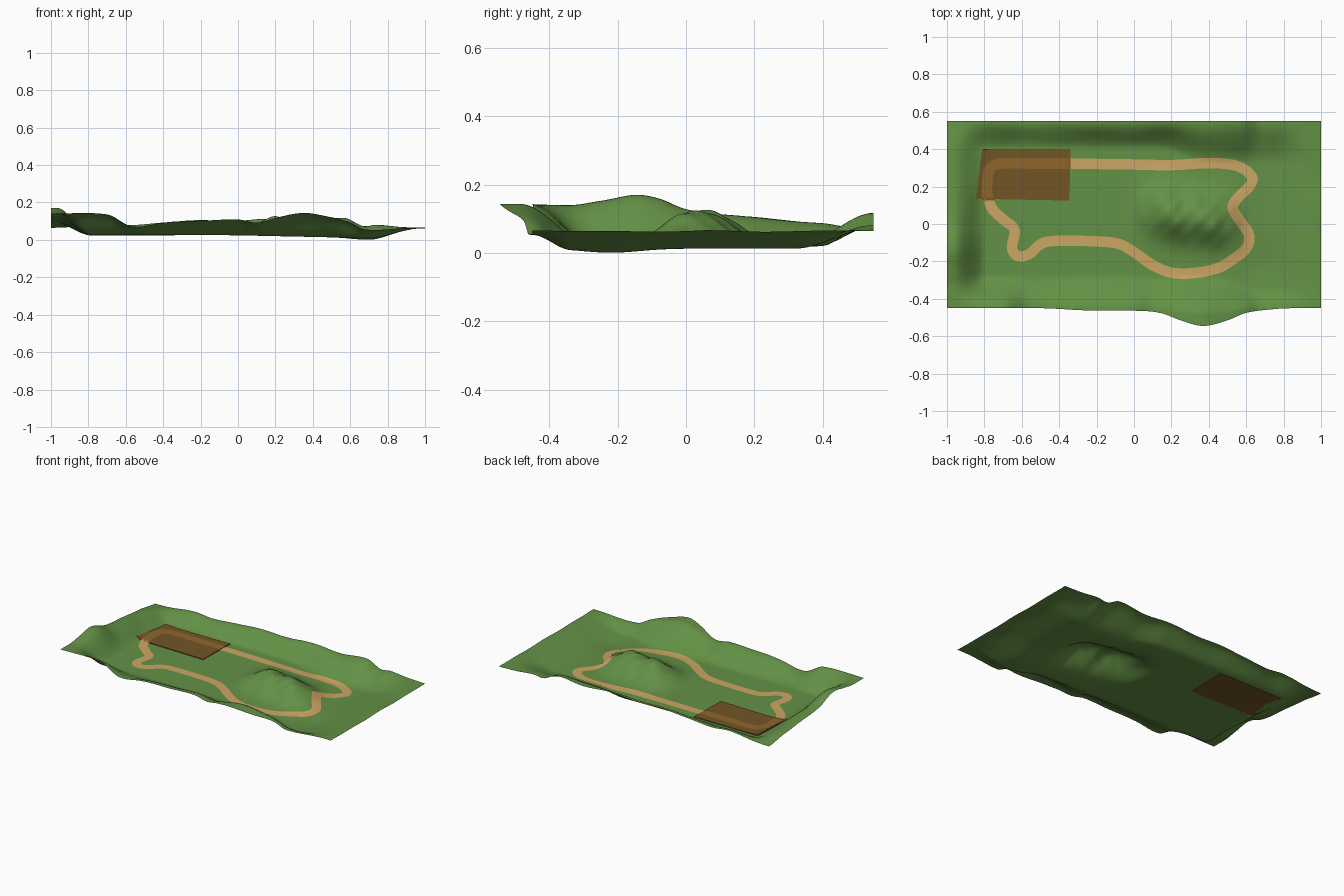
import bpy, bmesh, math
from mathutils import Vector

if "Cube" in bpy.data.objects:
    bpy.data.objects.remove(bpy.data.objects["Cube"])


def material(name, color):
    m = bpy.data.materials.new(name)
    m.diffuse_color = color
    m.use_nodes = True
    m.node_tree.nodes["Principled BSDF"].inputs["Base Color"].default_value = m.diffuse_color
    return m


def step(a, b, v):
    t = max(0.0, min(1.0, (v - a) / (b - a)))
    return t * t * (3 - 2 * t)


def profile(pts):
    """Smooth curve through (position, value) points."""
    n = len(pts)
    slope = []
    for i in range(n):
        a, b = pts[max(i - 1, 0)], pts[min(i + 1, n - 1)]
        slope.append((b[1] - a[1]) / (b[0] - a[0]))

    def f(v):
        v = max(pts[0][0], min(pts[-1][0], v))
        i = 0
        while i < n - 2 and v > pts[i + 1][0]:
            i += 1
        (x0, y0), (x1, y1) = pts[i], pts[i + 1]
        h = x1 - x0
        t = (v - x0) / h
        s = t * t * (3 - 2 * t)
        return (y0 + (y1 - y0) * s + h * slope[i] * t * (1 - t) ** 2
                - h * slope[i + 1] * t * t * (1 - t))
    return f


# Heights along the terrain borders
front_z = profile([(-1, .14), (-.7, .136), (-.57, .074), (-.4, .09), (-.2, .105), (0, .107),
                   (.1, .092), (.2, .115), (.36, .146), (.5, .12), (.6, .09), (.68, .056), (1, .066)])
back_z = profile([(-1, .066), (-.85, .075), (-.7, .09), (-.57, .078), (-.4, .095), (-.2, .103), (0, .104),
                  (.2, .112), (.38, .1), (.57, .118), (.67, .072), (.75, .08), (.9, .075), (1, .064)])
left_z = profile([(-.45, .14), (-.35, .138), (-.25, .155), (-.15, .17), (-.08, .157),
                  (0, .128), (.2, .105), (.45, .08), (.55, .066)])
front_y = profile([(-1, -.45), (-.5, -.45), (-.25, -.462), (.05, -.465), (.15, -.478), (.25, -.515),
                   (.37, -.545), (.5, -.515), (.6, -.475), (.75, -.455), (.85, -.45), (1, -.45)])


def height(x, y):
    base = .026 - .013 * step(-.2, .65, x)
    base -= .012 * math.exp(-((x - .7) / .13) ** 2 - ((y + .22) / .12) ** 2)
    fy = front_y(x)
    bulge = -.45 - fy
    foot = -.27 - .07 * step(.45, .65, x)
    back_foot = .4 - .08 * step(.15, .4, x)
    sides = [(step(foot, fy + .6 * bulge, y), front_z(x)), (step(back_foot, .545, y), back_z(x)),
             (step(-.79, -.965, x), left_z(y)), (step(.7, .99, x), .064)]
    total = sum(w for w, _ in sides)
    z = base
    if total > 0:
        keep = math.prod(1 - w for w, _ in sides)
        z += (1 - keep) * (sum(w * p for w, p in sides) / total - base)
    # Central hill with a ridge and eroded gullies
    v = y - (.035 - .15 * (x - .3))
    ends = step(-.05, .2, x) * step(.63, .4, x)
    fall = math.exp(-(abs(v) / (.14 if v > 0 else .125)) ** 2.2)
    hill = ends * fall
    gully = math.sin(37 * x + 14 * y) + .7 * math.sin(61 * x - 25 * y) * math.cos(30 * y)
    # Low rolling bumps on the banks
    roll = .003 * math.sin(17 * x + 4 * y) * math.sin(19 * y - 3 * x) * step(.03, .08, z)
    return z + hill * (.1 + .0065 * gully) + roll


def add_mesh(name, bm, mats, smooth=True):
    for f in bm.faces:
        f.smooth = smooth
    me = bpy.data.meshes.new(name)
    bm.to_mesh(me)
    bm.free()
    for m in mats:
        me.materials.append(m)
    ob = bpy.data.objects.new(name, me)
    bpy.context.collection.objects.link(ob)
    return ob


# Terrain sheet, with the front border bulging forwards
NX, NY = 160, 90
bm = bmesh.new()
grid = []
for j in range(NY + 1):
    row = []
    for i in range(NX + 1):
        x = -1 + 2 * i / NX
        y = front_y(x) + (.55 - front_y(x)) * j / NY
        row.append(bm.verts.new((x, y, max(0, height(x, y)))))
    grid.append(row)
for j in range(NY):
    for i in range(NX):
        bm.faces.new((grid[j][i], grid[j][i + 1], grid[j + 1][i + 1], grid[j + 1][i]))
add_mesh("terrain", bm, [material("grass", (.127, .283, .061, 1))])


# Start zone: slightly tilted so its left end meets the bank
def slab_top(x):
    return .031 + .006 * step(-.7, -.845, x)


def in_zone(x, y):
    return -.86 < x < -.342 and .13 < y < .4


# Closed dirt track draped on the terrain, tinted where it crosses the start zone
path = [(-.72, .322), (-.5, .322), (-.3, .322), (0, .318), (.2, .315), (.4, .325), (.55, .31),
        (.632, .25), (.615, .2), (.56, .145), (.528, .09), (.565, .02), (.615, -.06), (.6, -.13),
        (.535, -.185), (.45, -.235), (.32, -.262), (.2, -.26), (.1, -.22), (0, -.15), (-.08, -.107),
        (-.2, -.093), (-.45, -.092), (-.505, -.112), (-.56, -.16), (-.62, -.172), (-.652, -.13),
        (-.64, -.03), (-.7, .025), (-.76, .085), (-.783, .16), (-.783, .25), (-.765, .3)]
P = [Vector(p) for p in path]
n, SUB, W = len(P), 10, .028
line = []
for i in range(n):
    a, b, c, d = P[i - 1], P[i], P[(i + 1) % n], P[(i + 2) % n]
    # tangents scaled to the segment so uneven spacing stays smooth
    m0 = (c - a).normalized() * (c - b).length
    m1 = (d - b).normalized() * (c - b).length
    for k in range(SUB):
        t = k / SUB
        line.append(b * (2 * t**3 - 3 * t**2 + 1) + m0 * (t**3 - 2 * t**2 + t)
                    + c * (3 * t**2 - 2 * t**3) + m1 * (t**3 - t**2))
bm = bmesh.new()
rows = []
for i, p in enumerate(line):
    t = (line[(i + 1) % len(line)] - line[i - 1]).normalized()
    side = Vector((-t.y, t.x))
    row = []
    for s in (-1, -.5, 0, .5, 1):
        q = p + side * W * s
        z = max(0, height(q.x, q.y))
        if in_zone(q.x, q.y):
            z = max(z, slab_top(q.x))
        row.append(bm.verts.new((q.x, q.y, z + .003)))
    rows.append(row)
for i in range(len(rows)):
    r, s = rows[i], rows[(i + 1) % len(rows)]
    for k in range(4):
        f = bm.faces.new((r[k], r[k + 1], s[k + 1], s[k]))
        f.normal_update()
        if f.normal.z < 0:
            f.normal_flip()
        c = f.calc_center_median()
        f.material_index = int(in_zone(c.x, c.y))
add_mesh("track", bm, [material("dirt", (.6, .38, .125, 1)),
                       material("tinted_dirt", (.275, .135, .026, 1))])

# Thin start zone skins just above and just below the ground
SX = 20
bm = bmesh.new()
skins = []
for offset in (0, 1):
    skin = []
    for i in range(SX + 1):
        u = i / SX
        pair = []
        for x, y in ((-.845 + .5 * u, .135 - .01 * u), (-.812 + .472 * u, .4)):
            ground = height(x, y)
            z = ground - .002 if offset == 0 else max(slab_top(x), ground + .001)
            pair.append(bm.verts.new((x, y, z)))
        skin.append(pair)
    skins.append(skin)
low, high = skins
for i in range(SX):
    (a, b), (c, d) = low[i], low[i + 1]
    (e, f), (g, h) = high[i], high[i + 1]
    for face in ((a, b, d, c), (e, g, h, f), (a, c, g, e), (b, f, h, d)):
        bm.faces.new(face)
for i in (0, SX):
    bm.faces.new((low[i][0], high[i][0], high[i][1], low[i][1]))
bmesh.ops.recalc_face_normals(bm, faces=bm.faces)
add_mesh("start_zone", bm, [material("start_zone_brown", (.17, .09, .02, 1))], smooth=False)
